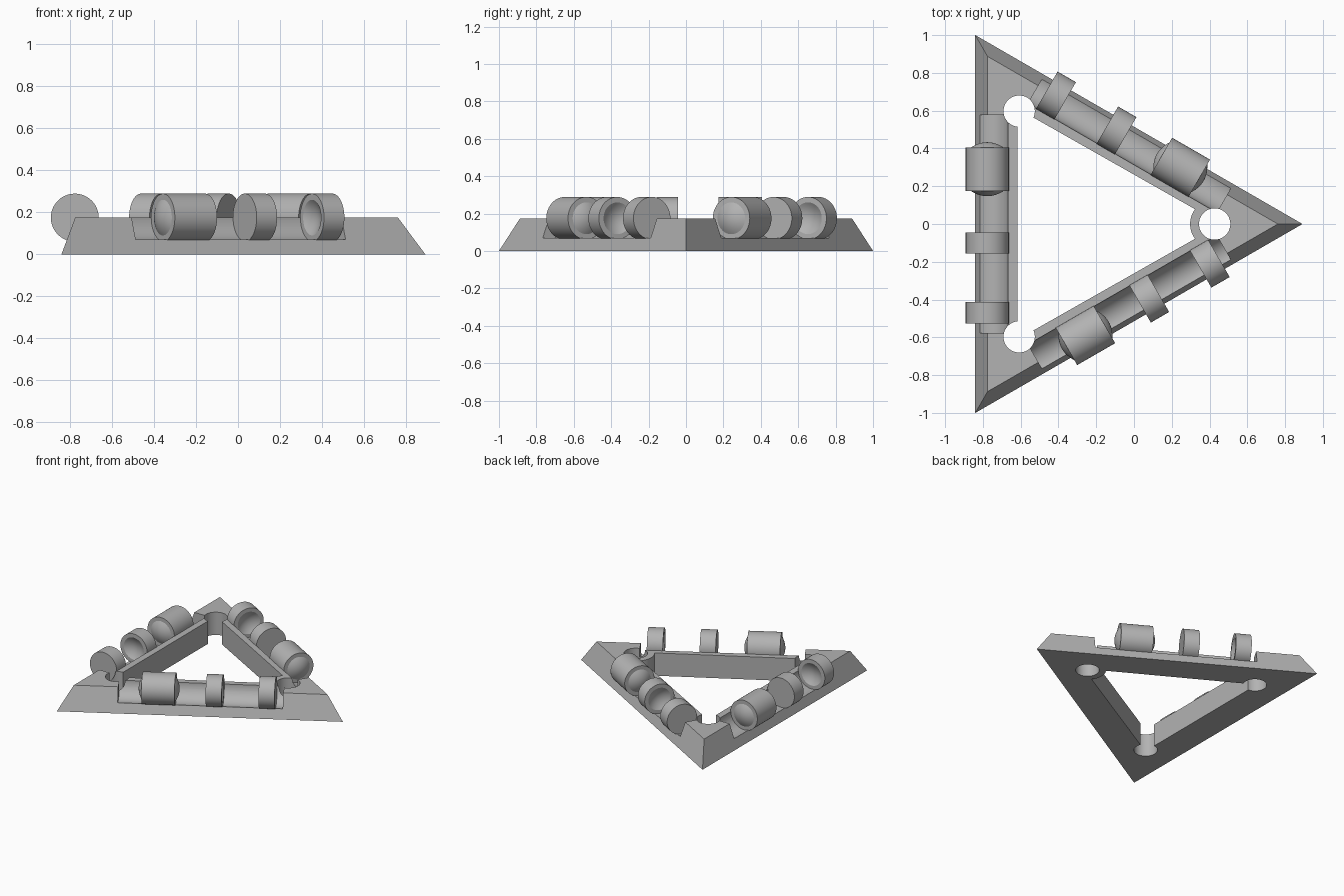
import bpy, bmesh
from math import radians, cos, sin, tau
from mathutils import Matrix, Vector

cube = bpy.data.objects.get("Cube")
if cube:
    bpy.data.objects.remove(cube, do_unlink=True)

CENTRE = Vector((-0.263, 0, 0))     # middle of the triangular frame
HEIGHT = 0.175                      # frame top and roller axis
AXIS = 0.514                        # roller axis distance from the middle
ROLLER_R, DISH_R = 0.114, 0.085

grey = bpy.data.materials.new("plain_grey")
grey.use_nodes = True
colour = (0.45, 0.45, 0.45, 1)
grey.diffuse_color = colour
grey.node_tree.nodes["Principled BSDF"].inputs["Base Color"].default_value = colour


def make(name, bm):
    bmesh.ops.recalc_face_normals(bm, faces=bm.faces)
    mesh = bpy.data.meshes.new(name)
    bm.to_mesh(mesh)
    bm.free()
    mesh.materials.append(grey)
    obj = bpy.data.objects.new(name, mesh)
    bpy.context.collection.objects.link(obj)
    return obj


def smooth(obj):
    obj.data.polygons.foreach_set("use_smooth", [True] * len(obj.data.polygons))
    obj.data.set_sharp_from_angle(angle=radians(30))


def polar(r, degrees):
    return Vector((r * cos(radians(degrees)), r * sin(radians(degrees)), 0))


def prism(name, points, z0, z1, taper=1):
    """Straight or tapered block around the frame centre."""
    bm = bmesh.new()
    low = [bm.verts.new(CENTRE + p + Vector((0, 0, z0))) for p in points]
    high = [bm.verts.new(CENTRE + p * taper + Vector((0, 0, z1))) for p in points]
    bm.faces.new(low)
    bm.faces.new(high)
    for i in range(len(points)):
        j = (i + 1) % len(points)
        bm.faces.new((low[i], low[j], high[j], high[i]))
    return make(name, bm)


def lathe(name, profile, steps=64):
    """Revolve (radius, y) points about the y axis."""
    bm = bmesh.new()
    verts = [bm.verts.new((r, a, 0)) for r, a in profile]
    edges = [bm.edges.new(pair) for pair in zip(verts, verts[1:])]
    bmesh.ops.spin(bm, geom=verts + edges, cent=(0, 0, 0), axis=(0, 1, 0),
                   angle=tau, steps=steps, use_duplicate=False)
    bmesh.ops.remove_doubles(bm, verts=bm.verts, dist=1e-5)
    return make(name, bm)


def side_matrix(k, along):
    """Place a part on one of the three sides."""
    return (Matrix.Translation(CENTRE) @ Matrix.Rotation(k * tau / 3, 4, "Z")
            @ Matrix.Translation((-AXIS, along, HEIGHT)))


def cut(obj, cutter):
    bpy.context.view_layer.update()
    mod = obj.modifiers.new("cut", "BOOLEAN")
    mod.operation, mod.solver, mod.object = "DIFFERENCE", "EXACT", cutter
    result = bpy.data.meshes.new_from_object(
        obj.evaluated_get(bpy.context.evaluated_depsgraph_get()))
    obj.modifiers.clear()
    obj.data = result
    bpy.data.objects.remove(cutter, do_unlink=True)


# Frame: tapered triangle
frame = prism("frame", [polar(1.155, a) for a in (0, 120, 240)], 0, HEIGHT, 0.887)

# Central opening, rounded where it passes the closed corner hole
opening = [polar(0.705, 120), polar(0.705, 240)]
opening += [polar(0.69, 0) + polar(0.13, 217 - 74 * i / 16) for i in range(17)]
cut(frame, prism("opening_cutter", opening, -0.1, 0.4))

# Corner holes and half-round roller troughs
for k in range(3):
    hole = [polar(0.69, 120 * k) + polar(0.083, i * 7.5) for i in range(48)]
    cut(frame, prism("hole_cutter", hole, -0.1, 0.4))
    trough = lathe("trough_cutter", [(0, -0.577), (0.111, -0.577), (0.111, 0.577), (0, 0.577)])
    trough.matrix_world = side_matrix(k, 0)
    cut(frame, trough)
smooth(frame)


def roller(name, half, low, high):
    """Roller whose ends bulge out (+), dish in (-) or stay flat (0)."""
    radii = [DISH_R * i / 8 for i in range(9)]
    curve = [(r, 1 - (r / DISH_R) ** 2) for r in radii]
    profile = [(r, -half - low * c) for r, c in curve]
    profile += [(ROLLER_R, -half), (ROLLER_R, half)]
    profile += [(r, half + high * c) for r, c in reversed(curve)]
    obj = lathe(name, profile)
    smooth(obj)
    return obj


# Rollers: one wide and two narrow on each side
ROLLERS = (("wide_roller", 0.29, 0.116, 0.027, 0.027),
           ("middle_roller", -0.1, 0.056, -0.03, 0),
           ("end_roller", -0.47, 0.056, 0, -0.03))
for k, side in enumerate(("left", "front", "back")):
    for name, along, half, low, high in ROLLERS:
        part = roller(f"{side}_{name}", half, low, high)
        part.matrix_world = side_matrix(k, along)
